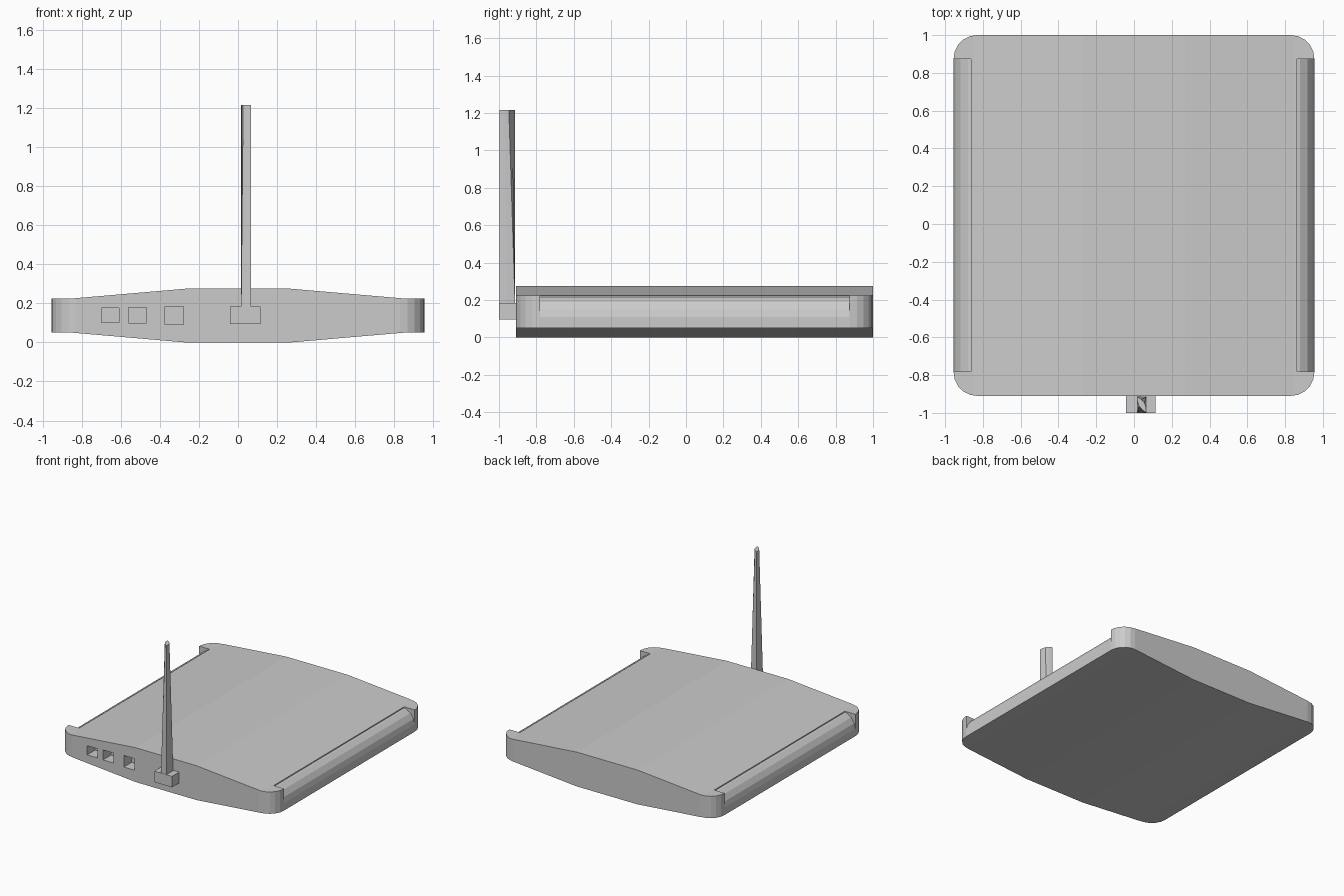
import bpy, bmesh
from math import sin, cos, pi
from mathutils import Vector

cube = bpy.data.objects.get("Cube")
if cube:
    bpy.data.objects.remove(cube, do_unlink=True)

grey = bpy.data.materials.new("light_grey_plastic")
grey.use_nodes = True
colour = (0.6, 0.6, 0.6, 1)
grey.diffuse_color = colour
grey.node_tree.nodes["Principled BSDF"].inputs["Base Color"].default_value = colour


def loft(name, lower, upper):
    """Solid between two matching rings of points."""
    bm = bmesh.new()
    a = [bm.verts.new(p) for p in lower]
    b = [bm.verts.new(p) for p in upper]
    bm.faces.new(a)
    bm.faces.new(b)
    for i in range(len(a)):
        j = (i + 1) % len(a)
        bm.faces.new((a[i], a[j], b[j], b[i]))
    bmesh.ops.recalc_face_normals(bm, faces=bm.faces)
    mesh = bpy.data.meshes.new(name)
    bm.to_mesh(mesh)
    bm.free()
    mesh.materials.append(grey)
    obj = bpy.data.objects.new(name, mesh)
    bpy.context.collection.objects.link(obj)
    return obj


def extrude_y(name, profile, y0, y1):
    return loft(name, [(x, y0, z) for x, z in profile], [(x, y1, z) for x, z in profile])


def box(name, x0, x1, y0, y1, z0, z1):
    return extrude_y(name, [(x0, z0), (x1, z0), (x1, z1), (x0, z1)], y0, y1)


def cut(target, cutter, operation="DIFFERENCE"):
    mod = target.modifiers.new("cut", "BOOLEAN")
    mod.operation, mod.object, mod.solver = operation, cutter, "EXACT"
    bpy.context.view_layer.objects.active = target
    bpy.ops.object.modifier_apply(modifier=mod.name)
    bpy.data.objects.remove(cutter, do_unlink=True)


W, FRONT, BACK, R = 0.955, -0.91, 1.0, 0.125

# Case: shallow lens-like cross-section run from front to back
half = [(0.27, 0), (0.85, 0.05), (W + 0.05, 0.05), (W + 0.05, 0.225), (0.85, 0.225), (0.27, 0.275)]
profile = half + [(-x, z) for x, z in reversed(half)]
case = extrude_y("case", profile, FRONT - 0.05, BACK + 0.05)

# Rounded corners in plan
plan = []
for k, (sx, sy) in enumerate([(1, 1), (-1, 1), (-1, -1), (1, -1)]):
    cx = sx * (W - R)
    cy = BACK - R if sy > 0 else FRONT + R
    for i in range(6):
        t = (k + i / 5) * pi / 2
        plan.append((cx + R * cos(t), cy + R * sin(t)))
outline = loft("outline", [(x, y, -0.1) for x, y in plan], [(x, y, 0.4) for x, y in plan])
cut(case, outline, "INTERSECT")

# Rounded-over shoulders along both sides
shoulder = [(1.1, 0.11), (W, 0.11), (0.945, 0.15), (0.918, 0.19), (0.88, 0.214),
            (0.862, 0.217), (0.862, 0.3), (1.1, 0.3)]
for s in (1, -1):
    cut(case, extrude_y("shoulder", [(s * x, z) for x, z in shoulder], -0.78, 0.873))

# Front sockets
for x0, x1, z0, z1 in [(-0.70, -0.61, 0.103, 0.176), (-0.56, -0.468, 0.1, 0.18), (-0.375, -0.28, 0.092, 0.185)]:
    cut(case, box("socket", x0, x1, FRONT - 0.1, FRONT + 0.1, z0, z1))

# Aerial mount
box("antenna_mount", -0.042, 0.115, -1.0, FRONT, 0.095, 0.183)

# Aerial: rectangular foot blending into a thin diagonal leaf-shaped tip
x0, x1, y0, y1 = 0.016, 0.066, -0.998, -0.914
foot, tip = [], []
corners = [Vector((x0, y1)), Vector((x0, y0)), Vector((x1, y0)), Vector((x1, y1))]
start, end = corners[0], corners[2]
across = Vector((-(end - start).y, (end - start).x)).normalized()
N = 4
for side in (0, 1):
    a, b, c = corners[2 * side], corners[2 * side + 1], corners[(2 * side + 2) % 4]
    out = across if (b - a).dot(across) > 0 else -across
    for i in range(N):
        u = i / N
        p = a.lerp(b, 2 * u) if u < 0.5 else b.lerp(c, 2 * u - 1)
        q = a.lerp(c, u) + out * 0.017 * sin(pi * u)
        foot.append((p.x, p.y, 0.18))
        tip.append((q.x, q.y, 1.215))
loft("antenna", foot, tip)
